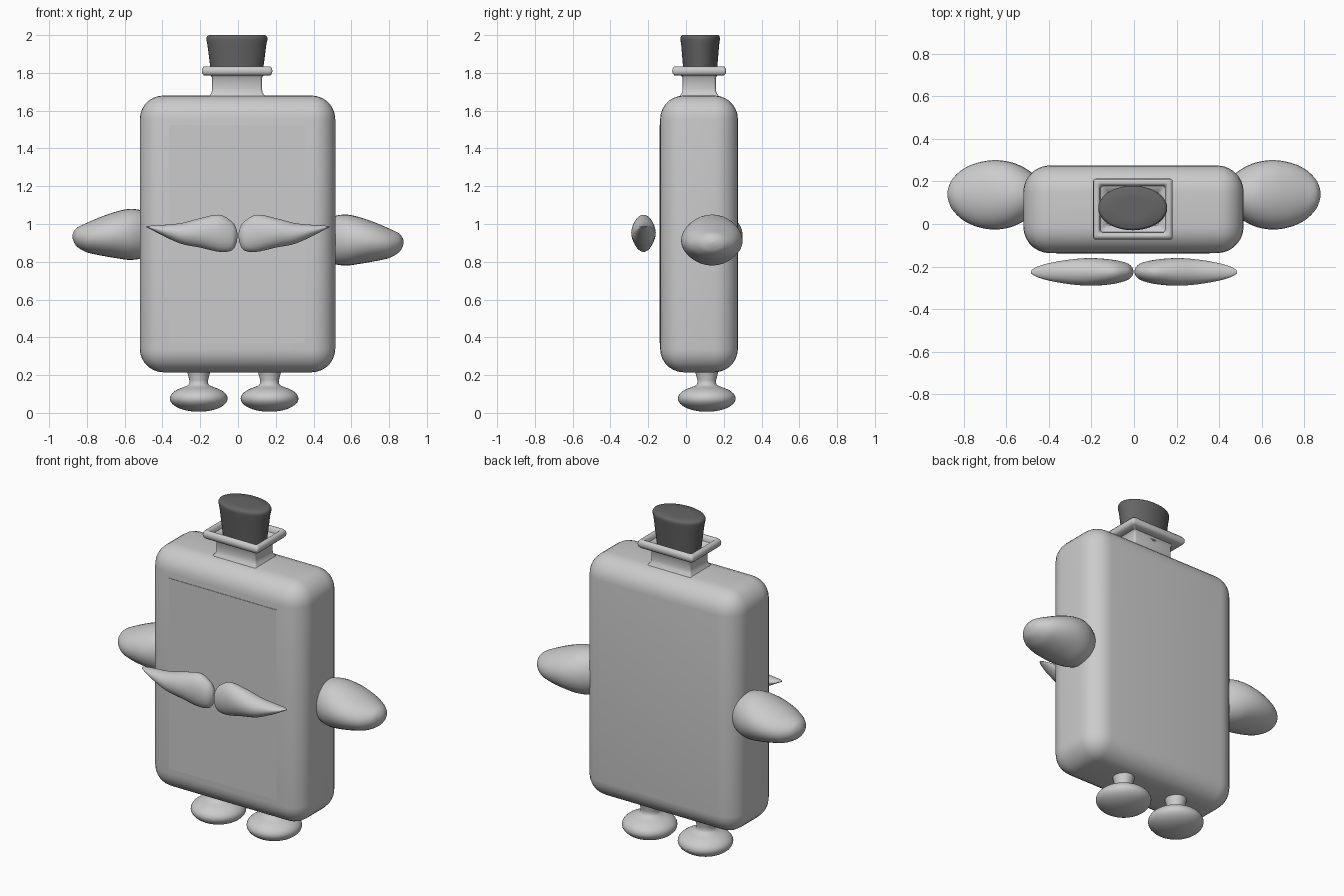
import bpy, bmesh, math
from mathutils import Vector

if "Cube" in bpy.data.objects:
    bpy.data.objects.remove(bpy.data.objects["Cube"])


def material(name, v):
    m = bpy.data.materials.new(name)
    m.diffuse_color = (v, v, v, 1)
    m.use_nodes = True
    m.node_tree.nodes["Principled BSDF"].inputs["Base Color"].default_value = m.diffuse_color
    return m


GLASS = material("light grey", 0.6)
CORK = material("dark grey", 0.13)


def finish(name, bm, mat, angle=40):
    bmesh.ops.recalc_face_normals(bm, faces=bm.faces)
    me = bpy.data.meshes.new(name)
    bm.to_mesh(me)
    bm.free()
    ob = bpy.data.objects.new(name, me)
    bpy.context.collection.objects.link(ob)
    me.materials.append(mat)
    bpy.ops.object.select_all(action='DESELECT')
    bpy.context.view_layer.objects.active = ob
    ob.select_set(True)
    bpy.ops.object.shade_smooth_by_angle(angle=math.radians(angle))
    return ob


def box(name, lo, hi, mat, bevel=0):
    lo, hi = Vector(lo), Vector(hi)
    bm = bmesh.new()
    bmesh.ops.create_cube(bm, size=1)
    for v in bm.verts:
        v.co = (lo + hi) / 2 + v.co * (hi - lo)
    if bevel:
        bmesh.ops.bevel(bm, geom=bm.edges[:], offset=bevel, segments=7,
                        profile=0.5, affect='EDGES')
    return finish(name, bm, mat)


def bridge(bm, rings, caps=True):
    rows = [[bm.verts.new(p) for p in r] for r in rings]
    n = len(rows[0])
    for a, b in zip(rows, rows[1:]):
        for i in range(n):
            j = (i + 1) % n
            bm.faces.new((a[i], a[j], b[j], b[i]))
    if caps:
        bm.faces.new(rows[0])
        bm.faces.new(rows[-1])


def spline(stations, steps):
    """Smoothly interpolate a list of tuples."""
    pts = [stations[0]] + stations + [stations[-1]]
    out = []
    for k in range(1, len(pts) - 2):
        for s in range(steps):
            t = s / steps
            out.append([0.5 * (2 * b + (c - a) * t + (2 * a - 5 * b + 4 * c - d) * t * t
                               + (3 * b - a - 3 * c + d) * t ** 3)
                        for a, b, c, d in zip(*pts[k - 1:k + 3])])
    return out + [list(stations[-1])]


def loft_x(name, stations, mat, side=1, dz=0, sides=32):
    """Ellipse sections (x, y, z, radius y, radius z) along x."""
    rings = [[(side * x, y + max(ry, .001) * math.cos(a), z + dz + max(rz, .001) * math.sin(a))
              for a in (2 * math.pi * i / sides for i in range(sides))]
             for x, y, z, ry, rz in spline(stations, 5)]
    bm = bmesh.new()
    bridge(bm, rings)
    return finish(name, bm, mat, 60)


def lathe(name, centre, profile, mat, squash=1, sides=40):
    """Turn (radius, z) points around z, flattened in y by squash."""
    rings = [[(centre[0] + r * math.cos(a), centre[1] + r * squash * math.sin(a), z)
              for a in (2 * math.pi * i / sides for i in range(sides))] for r, z in profile]
    bm = bmesh.new()
    bridge(bm, rings)
    return finish(name, bm, mat, 50)


# Bottle body and front label
box("body", (-.52, -.137, .215), (.515, .275, 1.68), GLASS, .125)
box("label", (-.365, -.140, .37), (.355, -.133, 1.525), GLASS)

# Hollow rectangular neck with a rounded flared rim: (offset, z)
neck = [(.018, 1.665), (.012, 1.683), (.003, 1.695), (0, 1.715), (0, 1.775), (.008, 1.786),
        (.044, 1.787), (.053, 1.797), (.055, 1.81), (.053, 1.823), (.044, 1.834),
        (.032, 1.834), (.023, 1.824), (.020, 1.805), (-.004, 1.795), (-.012, 1.78), (-.012, 1.69)]
rings = []
for off, z in neck:
    hx, hy, c = .132 + off, .088 + off, .012
    ring = []
    for k, (sx, sy) in enumerate(((1, 1), (-1, 1), (-1, -1), (1, -1))):
        for i in range(4):
            a = math.pi / 2 * (k + i / 3)
            ring.append((-.005 + sx * (hx - c) + c * math.cos(a),
                         .070 + sy * (hy - c) + c * math.sin(a), z))
    rings.append(ring)
bm = bmesh.new()
bridge(bm, rings)
finish("neck_and_rim", bm, GLASS, 45)

# Oval stopper
lathe("stopper", (-.006, .075), [(.115, 1.69), (.138, 1.81), (.156, 1.95), (.162, 1.976),
      (.162, 1.986), (.157, 1.995), (.147, 2.0), (.08, 2.0)], CORK, .645)

# Moustache halves
stache = [(.003, -.224, .94, .006, .01), (.010, -.224, .937, .022, .042),
          (.035, -.224, .937, .041, .078), (.10, -.225, .951, .057, .098),
          (.20, -.225, .953, .065, .078), (.30, -.225, .950, .058, .055),
          (.40, -.225, .967, .041, .028), (.46, -.225, .981, .022, .010),
          (.484, -.225, .986, .006, .003)]
# Arms
arm = [(.43, .14, .915, .01, .01), (.45, .14, .915, .07, .08), (.50, .14, .915, .115, .122),
       (.57, .138, .915, .150, .135), (.65, .137, .912, .163, .122), (.73, .137, .905, .152, .101),
       (.80, .138, .898, .122, .078), (.85, .139, .900, .076, .052), (.87, .14, .903, .036, .026),
       (.877, .14, .905, .004, .004)]
for side, tag, dz in ((1, "right", 0), (-1, "left", .03)):
    loft_x("moustache_" + tag, stache, GLASS, side)
    loft_x("arm_" + tag, arm, GLASS, side, dz)

# Legs flowing into flattened round feet
foot = [(.153 * math.cos(a), .076 + .070 * math.sin(a))
        for a in (math.radians(d) for d in range(-88, 61, 8))]
leg = foot + [(.058, .145), (.050, .155), (.050, .175), (.058, .205), (.064, .235)]
for x, tag in ((.167, "right"), (-.208, "left")):
    lathe("leg_and_foot_" + tag, (x, .11), leg, GLASS)
